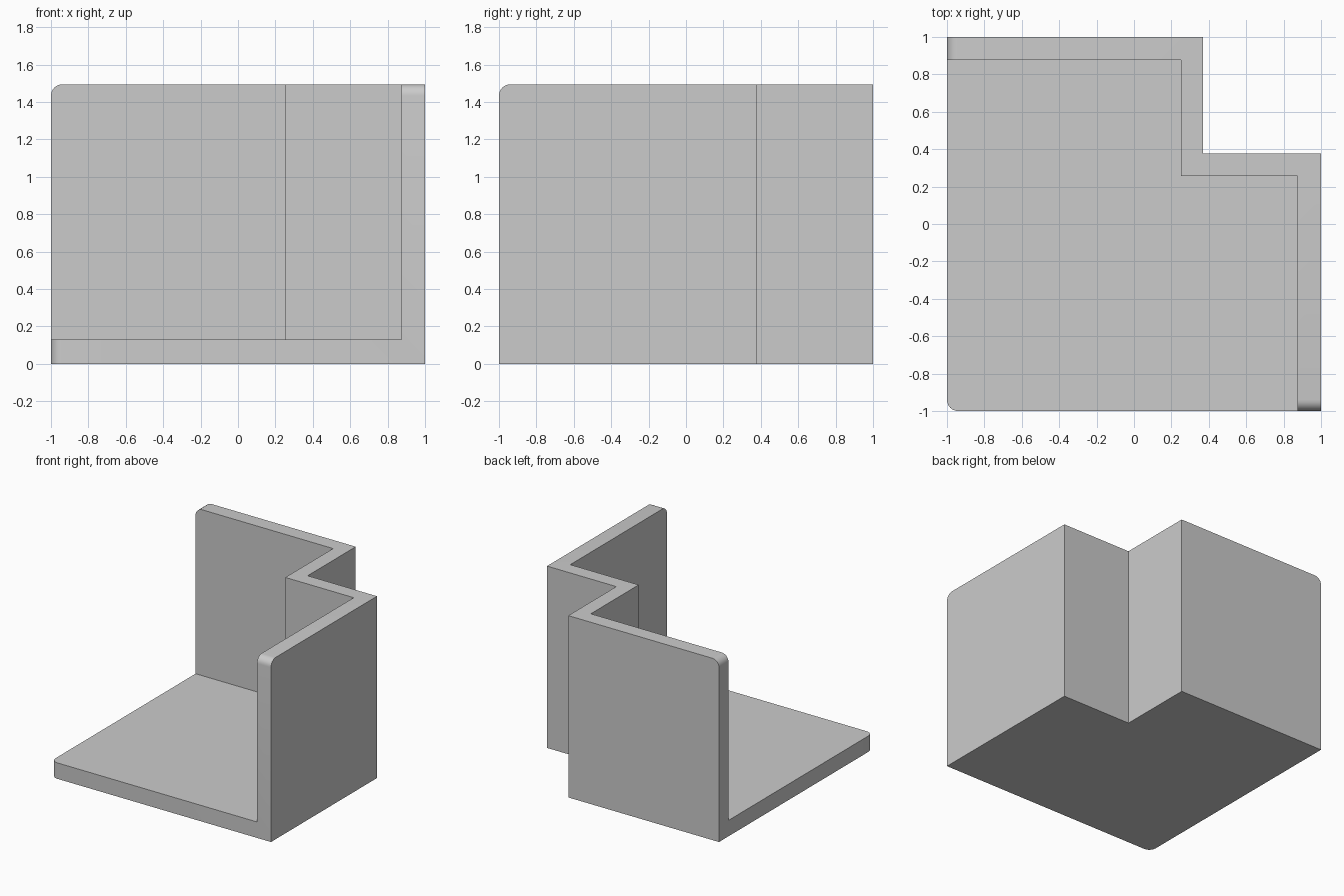
import bpy
import bmesh

if "Cube" in bpy.data.objects:
    bpy.data.objects.remove(bpy.data.objects["Cube"])

HEIGHT, FLOOR, RADIUS = 1.494, 0.131, 0.06


def prism(name, outline, z0, z1):
    """Extrude a counter-clockwise outline from z0 to z1."""
    bm = bmesh.new()
    face = bm.faces.new([bm.verts.new((x, y, z0)) for x, y in outline])
    ext = bmesh.ops.extrude_face_region(bm, geom=[face], use_keep_orig=True)
    for v in ext["geom"]:
        if isinstance(v, bmesh.types.BMVert):
            v.co.z = z1
    bmesh.ops.recalc_face_normals(bm, faces=bm.faces)
    mesh = bpy.data.meshes.new(name)
    bm.to_mesh(mesh)
    bm.free()
    obj = bpy.data.objects.new(name, mesh)
    bpy.context.collection.objects.link(obj)
    return obj


# Stepped-corner block, hollowed to leave floor and back walls
room = prism("corner_walls_and_floor",
             [(-1, -1), (1, -1), (1, 0.376), (0.37, 0.376), (0.37, 1), (-1, 1)],
             0, HEIGHT)
cutter = prism("interior_cutter",
               [(-1.5, -1.5), (0.873, -1.5), (0.873, 0.256),
                (0.251, 0.256), (0.251, 0.877), (-1.5, 0.877)],
               FLOOR, 2)
cutter.hide_render = True

mod = room.modifiers.new("hollow", 'BOOLEAN')
mod.operation = 'DIFFERENCE'
mod.solver = 'EXACT'
mod.object = cutter
bpy.context.view_layer.objects.active = room
bpy.ops.object.modifier_apply(modifier=mod.name)
bpy.data.objects.remove(cutter, do_unlink=True)

# Round the three free corners: floor corner and both wall ends
bm = bmesh.new()
bm.from_mesh(room.data)


def is_free_corner(edge):
    on = lambda axis, value: all(abs(v.co[axis] - value) < 1e-4 for v in edge.verts)
    left, front, top = on(0, -1), on(1, -1), on(2, HEIGHT)
    return left + front + top == 2


corners = [e for e in bm.edges if is_free_corner(e)]
bmesh.ops.bevel(bm, geom=corners, offset=RADIUS, offset_type='OFFSET',
                segments=6, profile=0.5, affect='EDGES')
bm.to_mesh(room.data)
bm.free()

# Smooth the rounded corners, keep the rest crisp
room.select_set(True)
bpy.context.view_layer.objects.active = room
bpy.ops.object.shade_smooth_by_angle()
